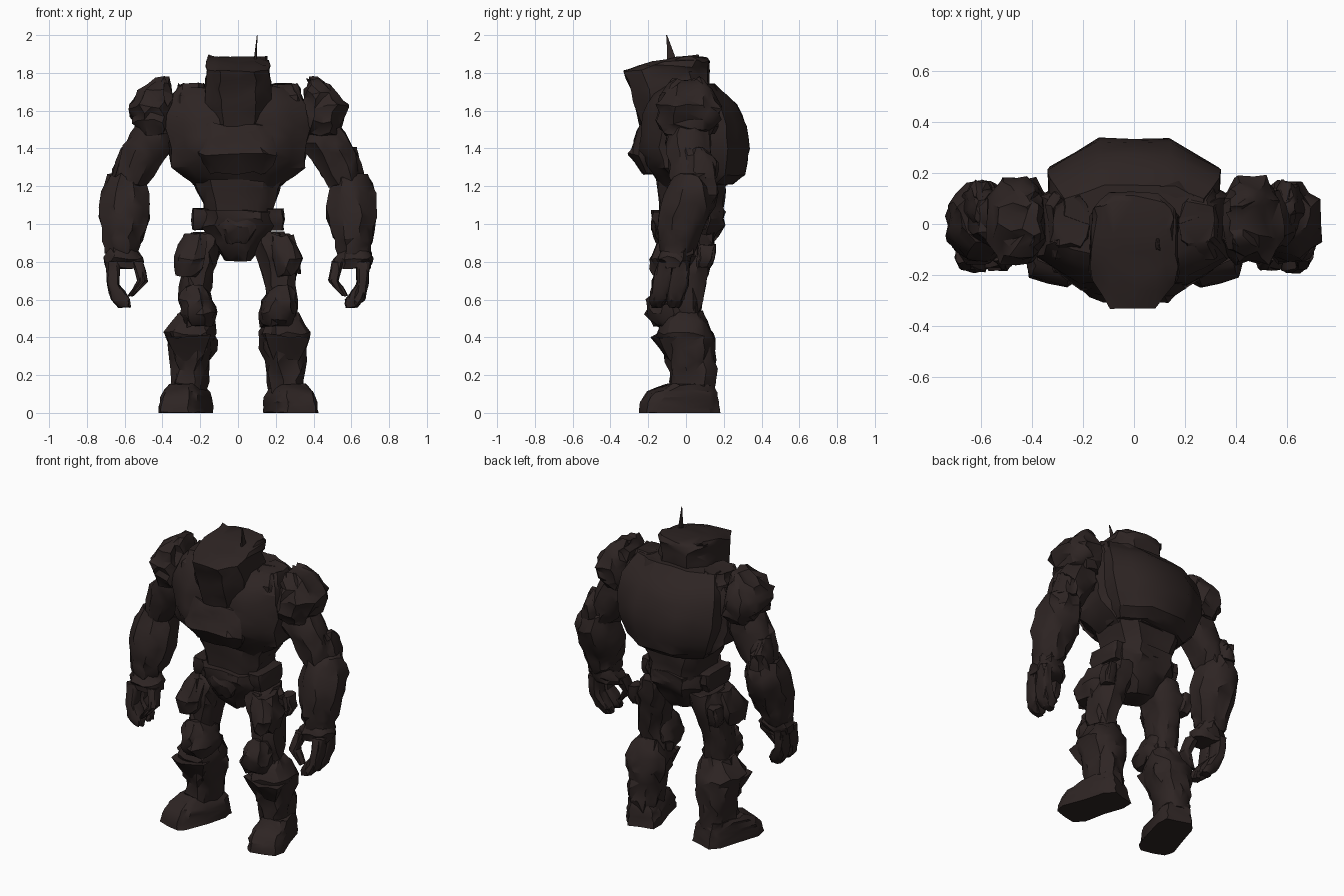
import bpy, bmesh, random
from mathutils import Matrix, Vector

random.seed(7)

cube = bpy.data.objects.get("Cube")
if cube:
    bpy.data.objects.remove(cube, do_unlink=True)

# One dark brown metal for the whole figure
metal = bpy.data.materials.new("dark brown metal")
metal.use_nodes = True
metal.diffuse_color = (.027, .018, .017, 1)
metal.node_tree.nodes["Principled BSDF"].inputs["Base Color"].default_value = metal.diffuse_color


def build(name, loops, rough, side):
    """Skin equal loops of points, roughen the surface, mirror and shade it."""
    bm = bmesh.new()
    loops = [[bm.verts.new(point) for point in loop] for loop in loops]
    for lower, upper in zip(loops, loops[1:]):
        for i in range(len(lower)):
            j = (i + 1) % len(lower)
            bm.faces.new((lower[i], lower[j], upper[j], upper[i]))
    bm.faces.new(loops[0])
    bm.faces.new(loops[-1])
    bmesh.ops.subdivide_edges(bm, edges=bm.edges[:], cuts=1, use_grid_fill=True)
    for v in bm.verts:
        v.co += Vector([random.uniform(-rough, rough) for axis in "xyz"])
        v.co.x *= side
        v.co.z = max(v.co.z, 0)
    bmesh.ops.triangulate(bm, faces=bm.faces[:])
    bmesh.ops.recalc_face_normals(bm, faces=bm.faces[:])
    mesh = bpy.data.meshes.new(name)
    bm.to_mesh(mesh)
    bm.free()
    mesh.materials.append(metal)
    obj = bpy.data.objects.new(name, mesh)
    bpy.context.collection.objects.link(obj)
    bpy.ops.object.select_all(action="DESELECT")
    obj.select_set(True)
    bpy.context.view_layer.objects.active = obj
    bpy.ops.object.shade_smooth_by_angle(angle=.6)


def loft(name, rings, corner=.6, rough=.01, side=1, turn=0):
    """Stack chamfered sections given as (z, x_min, x_max, front, back)."""
    outline = [(-1, -corner), (-corner, -1), (corner, -1), (1, -corner),
               (1, corner), (corner, 1), (-corner, 1), (-1, corner)]
    spin = Matrix.Rotation(turn, 3, "Z")
    loops = []
    for z, low, high, front, back in rings:
        center = Vector(((low + high) / 2, (front + back) / 2, z))
        half_x, half_y = (high - low) / 2, (back - front) / 2
        loops.append([center + spin @ Vector((u * half_x, v * half_y, 0)) for u, v in outline])
    build(name, loops, rough, side)


def centred(name, rings, **options):
    """Loft a symmetric part from (z, half_width, front, back)."""
    loft(name, [(z, -w, w, front, back) for z, w, front, back in rings], **options)


def plate(name, points, thickness, side=1):
    """Solid plate: an outline pushed back along y."""
    front = [Vector(point) for point in points]
    back = [point + Vector((0, thickness, 0)) for point in front]
    build(name, [front, back], .005, side)


# Hunched head and a thin antenna
centred("head", [
    (1.48, .13, -.23, .08),
    (1.6, .165, -.26, .1),
    (1.71, .175, -.29, .12),
    (1.81, .165, -.33, .12),
    (1.86, .165, -.18, .12),
    (1.89, .15, -.04, .09)], corner=.55, rough=.008)
loft("antenna", [
    (1.84, .08, .1, -.1, -.04),
    (1.92, .09, .1, -.1, -.07),
    (2, .1, .104, -.105, -.1)], rough=0)

# Torso: broad chest, back shell and front guard
centred("chest", [
    (1.2, .22, -.13, .21),
    (1.3, .35, -.21, .21),
    (1.4, .36, -.25, .21),
    (1.52, .38, -.23, .2),
    (1.64, .36, -.21, .19),
    (1.73, .3, -.12, .14)], corner=.55, rough=.012)
centred("back_shell", [
    (1.21, .24, -.05, .25),
    (1.26, .28, -.05, .31),
    (1.4, .33, -.05, .335),
    (1.52, .34, -.05, .32),
    (1.63, .33, -.04, .27),
    (1.74, .27, -.02, .15)], corner=.42, rough=.004)
centred("chest_guard", [
    (1.27, .15, -.23, -.1),
    (1.37, .21, -.3, -.1),
    (1.45, .2, -.27, -.1),
    (1.53, .15, -.25, -.1)], corner=.6)

# Waist, pelvis and belt
centred("waist", [
    (1.02, .17, -.14, .19),
    (1.12, .19, -.14, .2),
    (1.24, .24, -.15, .21)])
centred("pelvis", [
    (.81, .07, -.07, .09),
    (.9, .13, -.13, .14),
    (.99, .19, -.17, .2),
    (1.07, .19, -.18, .205)])
centred("belt_buckle", [
    (.9, .05, -.15, -.08),
    (.98, .1, -.18, -.08),
    (1.06, .09, -.18, -.08)])

for label, side in (("left", 1), ("right", -1)):
    # Collar and shoulder armour
    loft(label + "_collar", [
        (1.56, .15, .36, -.16, .15),
        (1.68, .18, .34, -.13, .13),
        (1.74, .18, .31, -.08, .1)], side=side)
    loft(label + "_shoulder", [
        (1.48, .35, .52, -.12, .14),
        (1.54, .34, .55, -.15, .18),
        (1.62, .35, .575, -.15, .18),
        (1.7, .36, .52, -.12, .14),
        (1.77, .37, .43, -.06, .08)], corner=.5, rough=.014, side=side)

    # Arm
    loft(label + "_upper_arm", [
        (1.2, .49, .65, -.07, .12),
        (1.32, .41, .64, -.09, .13),
        (1.42, .33, .6, -.1, .12),
        (1.53, .34, .52, -.1, .12)], corner=.45, rough=.012, side=side)
    loft(label + "_elbow_guard", [
        (1.24, .54, .67, 0, .16),
        (1.33, .55, .65, 0, .17),
        (1.4, .58, .62, 0, .1)], corner=.45, side=side)
    loft(label + "_forearm", [
        (.84, .54, .7, -.13, .03),
        (.92, .51, .71, -.14, .07),
        (1.04, .47, .73, -.14, .12),
        (1.16, .48, .725, -.11, .17),
        (1.26, .5, .68, -.07, .14)], corner=.4, rough=.012, side=side)

    # Hand with broad curled fingers around an open grip
    loft(label + "_palm", [
        (.77, .5, .7, -.14, .01),
        (.82, .51, .71, -.15, .03),
        (.88, .55, .69, -.12, .04)], corner=.45, side=side)
    for finger, front in (("front", -.18), ("rear", -.09)):
        loft(label + "_" + finger + "_finger", [
            (.56, .57, .63, front, front + .05),
            (.6, .57, .67, front - .01, front + .08),
            (.68, .63, .69, front, front + .1),
            (.8, .63, .7, front + .03, front + .11)], rough=.006, side=side)
    loft(label + "_thumb", [
        (.62, .55, .58, -.18, -.13),
        (.7, .48, .53, -.18, -.1),
        (.8, .5, .56, -.14, -.05)], rough=.005, side=side)

    # Hip block, thigh and its armour
    loft(label + "_hip_block", [
        (.97, .15, .24, -.1, .1),
        (1.02, .15, .245, -.12, .12),
        (1.08, .15, .24, -.12, .12)], corner=.8, rough=.004, side=side)
    loft(label + "_thigh", [
        (.48, .15, .3, -.11, .07),
        (.6, .16, .31, -.12, .08),
        (.74, .13, .3, -.11, .11),
        (.85, .1, .29, -.12, .14),
        (.95, .08, .25, -.1, .15)], corner=.5, rough=.012, side=side)
    loft(label + "_thigh_guard", [
        (.73, .2, .32, -.17, .02),
        (.82, .17, .335, -.19, .06),
        (.94, .16, .28, -.13, .05)], corner=.5, rough=.012, side=side, turn=.2)
    loft(label + "_thigh_pouch", [
        (.77, .24, .31, .05, .13),
        (.82, .25, .33, .06, .15),
        (.89, .25, .31, .06, .16)], rough=.005, side=side)

    # Knee, shin and ankle
    loft(label + "_knee_guard", [
        (.46, .13, .27, -.17, .03),
        (.53, .11, .29, -.21, .04),
        (.6, .14, .3, -.2, .04),
        (.67, .18, .28, -.15, .02)], corner=.5, side=side, turn=.15)
    loft(label + "_shin", [
        (.1, .18, .34, -.07, .15),
        (.22, .16, .35, -.08, .15),
        (.34, .13, .36, -.11, .15),
        (.42, .12, .38, -.14, .14),
        (.53, .15, .31, -.09, .08)], corner=.5, rough=.014, side=side, turn=.15)
    plate(label + "_shin_guard", [
        (.14, -.15, .42), (.19, -.09, .28), (.32, -.09, .28),
        (.38, -.14, .4), (.27, -.19, .4)], .1, side)

    # Wide flat foot, turned outward
    loft(label + "_foot", [
        (0, .165, .385, -.24, .165),
        (.06, .17, .38, -.23, .16),
        (.11, .18, .37, -.19, .15),
        (.15, .2, .35, -.09, .14)], corner=.7, rough=.006, side=side, turn=.3)
